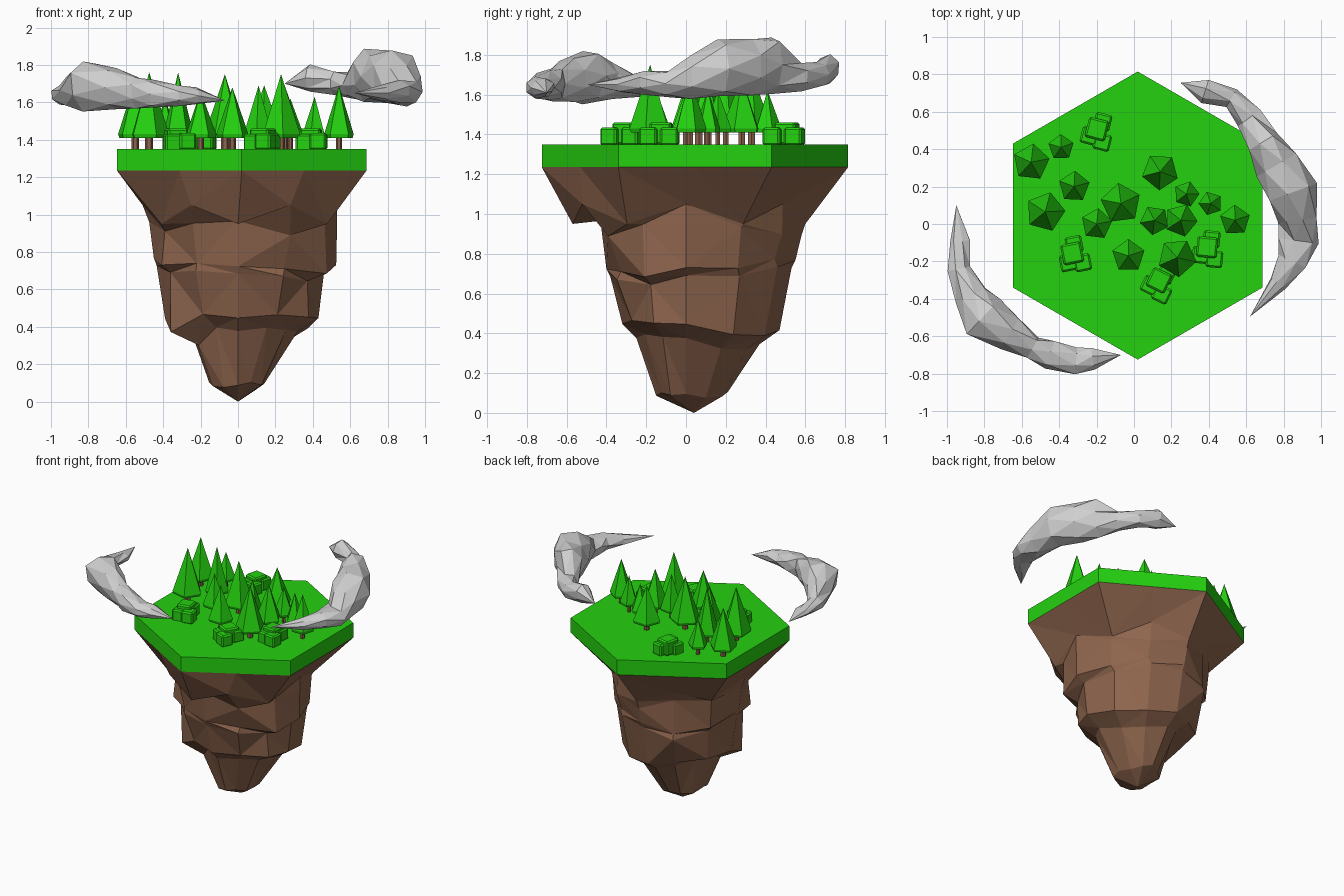
import bpy, bmesh, math, random
from mathutils import Vector, Matrix

random.seed(4)
cube = bpy.data.objects.get("Cube")
if cube:
    bpy.data.objects.remove(cube, do_unlink=True)


def material(name, rgb):
    m = bpy.data.materials.new(name)
    m.use_nodes = True
    m.diffuse_color = (*rgb, 1)
    for n in m.node_tree.nodes:
        if n.type == 'BSDF_PRINCIPLED':
            n.inputs["Base Color"].default_value = (*rgb, 1)
            n.inputs["Roughness"].default_value = 0.9
    return m


GREEN = material("leaf green", (0.018, 0.64, 0.005))
BROWN = material("earth brown", (0.27, 0.13, 0.075))
GREY = material("cloud grey", (0.62, 0.62, 0.62))


def finish(name, bm, mat):
    bmesh.ops.recalc_face_normals(bm, faces=bm.faces)
    mesh = bpy.data.meshes.new(name)
    bm.to_mesh(mesh)
    bm.free()
    mesh.materials.append(mat)
    ob = bpy.data.objects.new(name, mesh)
    bpy.context.collection.objects.link(ob)
    return ob


def loft(bm, rings):
    """Skin rings of points; a ring of one point closes to a tip."""
    loops = [[bm.verts.new(p) for p in ring] for ring in rings]
    for a, b in zip(loops, loops[1:]):
        n = max(len(a), len(b))
        for i in range(n):
            j = (i + 1) % n
            if len(a) == 1:
                bm.faces.new((a[0], b[j], b[i]))
            elif len(b) == 1:
                bm.faces.new((a[i], a[j], b[0]))
            else:
                bm.faces.new((a[i], a[j], b[j], b[i]))
    for end in (loops[0], loops[-1]):
        if len(end) > 2:
            bm.faces.new(end)


def circle(x, y, z, r, n, turn=0.0):
    return [(x + r * math.cos(turn + math.tau * i / n),
             y + r * math.sin(turn + math.tau * i / n), z) for i in range(n)]


# Grass slab
HX, HY, HR = 0.02, 0.045, 0.77
bm = bmesh.new()
loft(bm, [circle(HX, HY, z, HR, 6, math.pi / 6) for z in (1.235, 1.35)])
finish("grass_slab", bm, GREEN)

# Rock: height, then reach to left/right in x and to front/back in y
SIDES = 12
LEVELS = [(1.0, -.51, .53, -.57, .60), (0.93, -.475, .53, -.43, .58),
          (0.73, -.45, .525, -.40, .55), (0.69, -.435, .46, -.38, .53),
          (0.42, -.39, .43, -.32, .47), (0.35, -.25, .32, -.25, .37),
          (0.09, -.155, .14, -.15, .21)]
hexagon = []
for i in range(SIDES):
    a = math.tau * i / SIDES
    r = HR if i % 2 else HR * math.cos(math.pi / 6)
    hexagon.append((HX + r * math.cos(a), HY + r * math.sin(a), 1.235))
rings = [hexagon]
for k, (z, x0, x1, y0, y1) in enumerate(LEVELS):
    ring = []
    for i in range(SIDES):
        a = math.tau * i / SIDES
        c, s = math.cos(a), math.sin(a)
        wobble = 1 if i % 3 == 0 else random.uniform(0.92, 1.07)
        dz = 0.05 * (1 if i % 2 == 0 else -1) if k == 0 else random.uniform(-0.05, 0.05)
        if k == len(LEVELS) - 1:
            dz *= 0.3
        elif k in (3, 5):
            dz = last_dz[i]
        ring.append((wobble * c * (x1 if c > 0 else -x0),
                     wobble * s * (y1 if s > 0 else -y0), z + dz))
        if i == 0:
            new_dz = []
        new_dz.append(dz)
    last_dz = new_dz
    rings.append(ring)
rings.append([(0, 0.04, 0)])
bm = bmesh.new()
loft(bm, rings)
bmesh.ops.triangulate(bm, faces=[f for f in bm.faces if len(f.verts) == 4])
finish("rock_base", bm, BROWN)

# Trees: x, y, radius, top
TREES = [(-.55, .33, .10, 1.72), (-.39, .41, .07, 1.62), (-.32, .20, .085, 1.76),
         (-.475, .065, .108, 1.76), (-.20, 0, .085, 1.66), (-.07, .11, .11, 1.75),
         (.14, .28, .10, 1.69), (-.03, -.17, .09, 1.68), (.11, .02, .08, 1.69),
         (.23, -.18, .105, 1.75), (.25, .02, .09, 1.69), (.28, .16, .07, 1.62),
         (.41, .11, .065, 1.63), (.54, .02, .083, 1.69)]
for n, (x, y, r, top) in enumerate(TREES, 1):
    turn = random.uniform(0, math.tau)
    bm = bmesh.new()
    loft(bm, [circle(x, y, 1.41, r * 0.93, 5, turn),
              circle(x, y, 1.43, r, 5, turn), [(x, y, top)]])
    finish(f"tree_crown_{n}", bm, GREEN)
    bm = bmesh.new()
    loft(bm, [circle(x, y, z, r * 0.2, 6) for z in (1.345, 1.415)])
    finish(f"tree_trunk_{n}", bm, BROWN)

# Bushes: clusters of bevelled blocks
BUSHES = [(-.19, .50, -.25), (-.32, -.16, .2), (.40, -.13, -.1), (.14, -.31, -.45)]
BLOCKS = [(-.01, .005, .11, .055), (.035, -.055, .09, .04), (-.04, -.04, .09, .035),
          (.01, .05, .09, .04)]
for n, (x, y, turn) in enumerate(BUSHES, 1):
    bm = bmesh.new()
    for bx, by, size, lift in BLOCKS:
        at = Matrix.Translation((x, y, 1.35)) @ Matrix.Rotation(turn, 4, 'Z')
        bmesh.ops.create_cube(bm, size=size,
                              matrix=at @ Matrix.Translation((bx, by, lift)))
    ob = finish(f"bush_{n}", bm, GREEN)
    bevel = ob.modifiers.new("rounded_edges", 'BEVEL')
    bevel.width = 0.01
    bevel.segments = 1

# Clouds: lumpy tubes along a path of x, y, half width, bottom, top
LEFT_CLOUD = [(-.95, .10, 0, 1.63, 1.63), (-.93, -.09, .055, 1.60, 1.66),
              (-.94, -.24, .06, 1.59, 1.69), (-.87, -.38, .085, 1.57, 1.76),
              (-.81, -.50, .125, 1.56, 1.83), (-.66, -.58, .10, 1.57, 1.79),
              (-.54, -.66, .065, 1.57, 1.74), (-.45, -.70, .08, 1.57, 1.72),
              (-.31, -.74, .075, 1.58, 1.69), (-.22, -.72, .06, 1.59, 1.68),
              (-.07, -.70, 0, 1.61, 1.61)]
RIGHT_CLOUD = [(.25, .755, 0, 1.70, 1.70), (.38, .71, .065, 1.66, 1.80),
               (.52, .67, .06, 1.64, 1.76), (.62, .57, .075, 1.62, 1.76),
               (.69, .44, .09, 1.61, 1.89), (.77, .32, .13, 1.60, 1.88),
               (.85, .17, .14, 1.58, 1.88), (.88, .02, .10, 1.58, 1.80),
               (.88, -.09, .11, 1.59, 1.72), (.85, -.20, .08, 1.60, 1.72),
               (.77, -.32, .05, 1.61, 1.69), (.62, -.495, 0, 1.65, 1.65)]
for name, path in (("cloud_left", LEFT_CLOUD), ("cloud_right", RIGHT_CLOUD)):
    rings = []
    for k, (x, y, w, low, high) in enumerate(path):
        if w == 0:
            rings.append([(x, y, low)])
            continue
        along = Vector(path[k + 1][:2]) - Vector(path[k - 1][:2])
        side = Vector((-along.y, along.x)).normalized()
        turn = math.pi / 7 * (k % 2)
        ring = []
        for i in range(7):
            a = turn + math.tau * i / 7
            f = random.uniform(0.93, 1.1)
            d = side * w * f * math.cos(a)
            ring.append((x + d.x, y + d.y,
                         (low + high) / 2 + f * math.sin(a) * (high - low) / 2))
        rings.append(ring)
    bm = bmesh.new()
    loft(bm, rings)
    bmesh.ops.triangulate(bm, faces=[f for f in bm.faces if len(f.verts) == 4])
    finish(name, bm, GREY)
